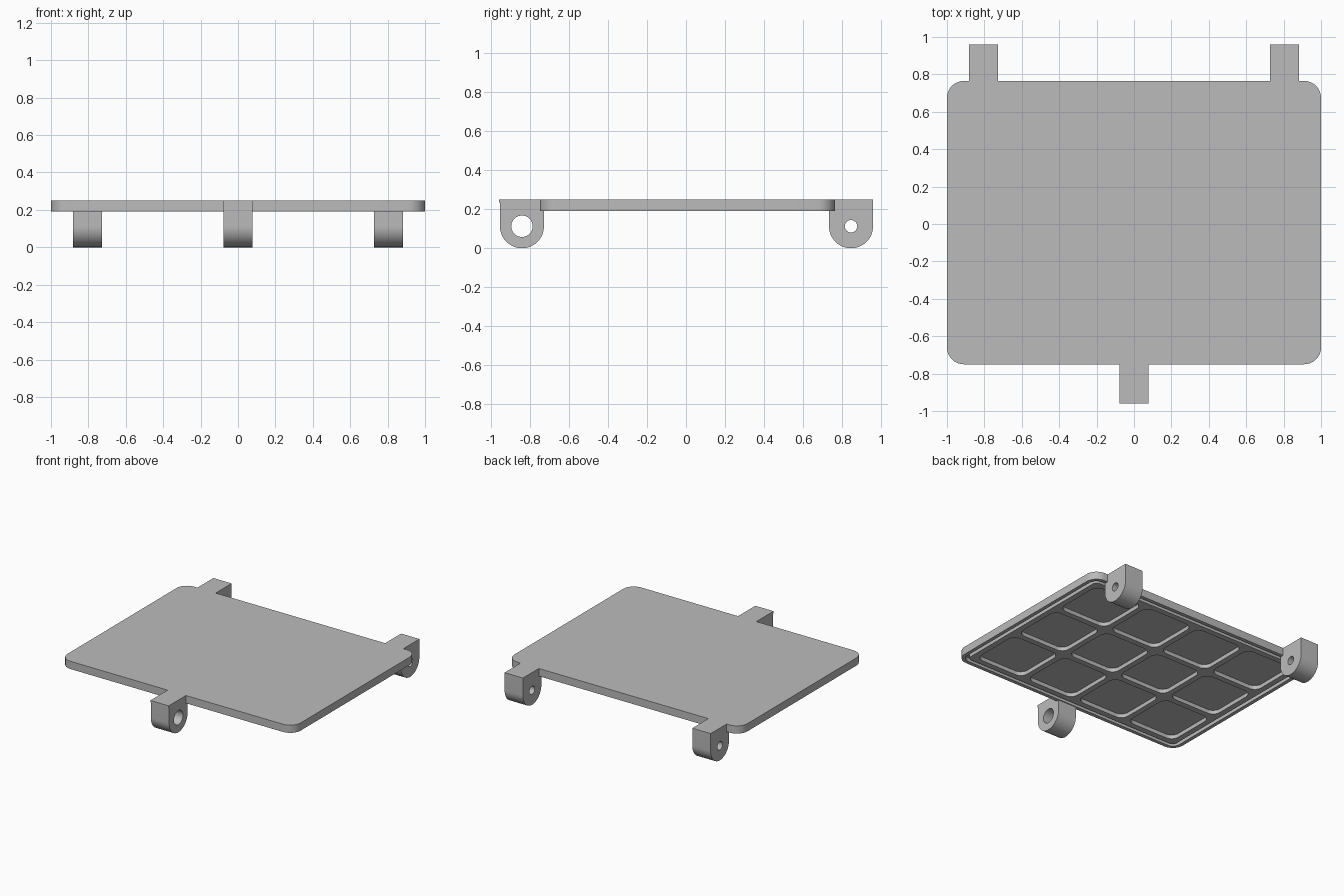
import bpy, bmesh
from math import pi, cos, sin

cube = bpy.data.objects.get("Cube")
if cube:
    bpy.data.objects.remove(cube, do_unlink=True)

grey = bpy.data.materials.new("plain grey")
grey.use_nodes = True
colour = (0.5, 0.5, 0.5, 1)
grey.diffuse_color = colour
grey.node_tree.nodes["Principled BSDF"].inputs["Base Color"].default_value = colour


def arc(cx, cy, r, start, end, steps):
    return [(cx + r * cos(start + (end - start) * i / steps),
             cy + r * sin(start + (end - start) * i / steps)) for i in range(steps + 1)]


def rounded_rect(x0, x1, y0, y1, r):
    corners = [(x1 - r, y1 - r), (x0 + r, y1 - r), (x0 + r, y0 + r), (x1 - r, y0 + r)]
    return [p for k, (cx, cy) in enumerate(corners)
            for p in arc(cx, cy, r, k * pi / 2, (k + 1) * pi / 2, 8)]


def extrude_profile(name, loops, depth, location, rotation=(0, 0, 0)):
    """Fill closed loops (inner loops become holes) and extrude about the centre."""
    curve = bpy.data.curves.new(name + "_profile", "CURVE")
    curve.dimensions = "2D"
    curve.fill_mode = "BOTH"
    curve.extrude = depth / 2
    for loop in loops:
        spline = curve.splines.new("POLY")
        spline.points.add(len(loop) - 1)
        for point, (x, y) in zip(spline.points, loop):
            point.co = (x, y, 0, 1)
        spline.use_cyclic_u = True
    temp = bpy.data.objects.new(name + "_temp", curve)
    bpy.context.collection.objects.link(temp)
    bpy.context.view_layer.update()
    graph = bpy.context.evaluated_depsgraph_get()
    mesh = bpy.data.meshes.new_from_object(temp.evaluated_get(graph))
    bpy.data.objects.remove(temp, do_unlink=True)
    bm = bmesh.new()
    bm.from_mesh(mesh)
    bmesh.ops.remove_doubles(bm, verts=bm.verts, dist=0.0001)
    bmesh.ops.recalc_face_normals(bm, faces=bm.faces)
    bm.to_mesh(mesh)
    bm.free()
    mesh.materials.clear()
    mesh.materials.append(grey)
    obj = bpy.data.objects.new(name, mesh)
    obj.location, obj.rotation_euler = location, rotation
    bpy.context.collection.objects.link(obj)
    bpy.ops.object.select_all(action="DESELECT")
    obj.select_set(True)
    bpy.context.view_layer.objects.active = obj
    bpy.ops.object.shade_smooth_by_angle()
    return obj


LEFT, FRONT, BACK = 1.0, -0.75, 0.765
TOP, FLOOR, BOTTOM = 0.25, 0.22, 0.19


def outline(inset):
    return rounded_rect(-LEFT + inset, LEFT - inset, FRONT + inset, BACK - inset, 0.09 - inset)


# Solid top skin
extrude_profile("cover_plate", [outline(0)], TOP - FLOOR, (0, 0, (TOP + FLOOR) / 2))

# Raised lip round the underside
low = (0, 0, (FLOOR + BOTTOM) / 2)
extrude_profile("outer_rim", [outline(0), outline(0.028)], FLOOR - BOTTOM, low)

# Rib frame with four by three rounded pockets
edge, rib = 0.055, 0.045
columns, rows = 4, 3
width = (2 * LEFT - 2 * edge - (columns + 1) * rib) / columns
height = (BACK - FRONT - 2 * edge - (rows + 1) * rib) / rows
frame = [outline(edge)]
for i in range(columns):
    for j in range(rows):
        x = -LEFT + edge + rib + i * (width + rib)
        y = FRONT + edge + rib + j * (height + rib)
        frame.append(rounded_rect(x, x + width, y, y + height, 0.06))
extrude_profile("rib_frame", frame, FLOOR - BOTTOM, low)


# Hinge lugs and latch lug: round-bottomed tabs with a cross hole
def lug(name, x, y, hole):
    r = 0.113
    tab = arc(y, r, r, pi, 2 * pi, 32) + [(y + r, TOP), (y - r, TOP)]
    bore = arc(y, r, hole, 0, 2 * pi, 32)[:-1]
    extrude_profile(name, [tab, bore], 0.157, (x, 0, 0), (pi / 2, 0, pi / 2))


lug("left_hinge_lug", 0.805, 0.847, 0.032)
lug("right_hinge_lug", -0.805, 0.847, 0.032)
lug("front_latch_lug", 0, -0.842, 0.055)

# Small overhanging lip on the latch lug
lip = [(-0.0785, -0.961), (0.0785, -0.961), (0.0785, -0.94), (-0.0785, -0.94)]
extrude_profile("latch_lip", [lip], 0.015, (0, 0, TOP - 0.0075))
